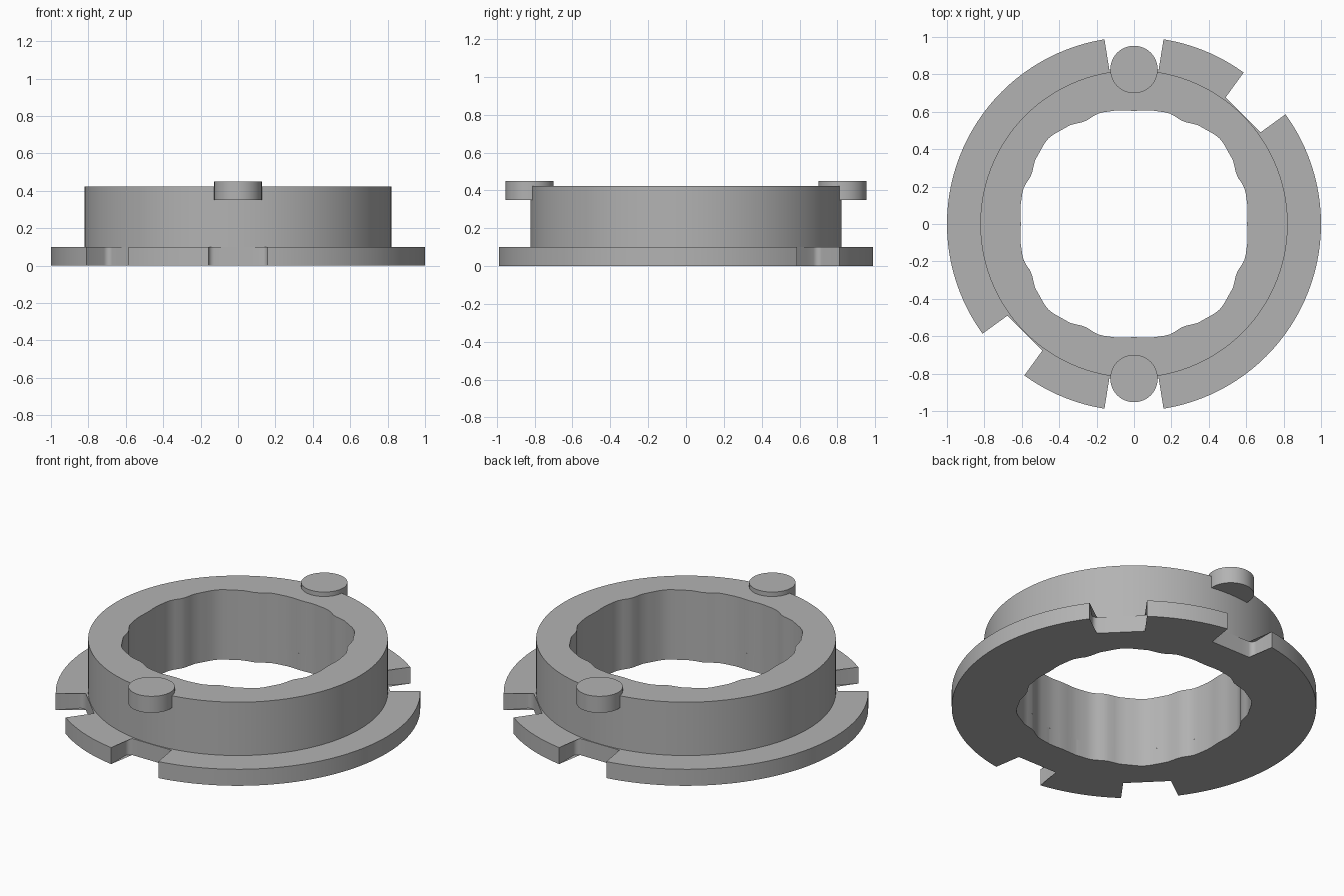
import bpy, bmesh
from math import sin, cos, radians, degrees, atan2, hypot, sqrt, pi

if "Cube" in bpy.data.objects:
    bpy.data.objects.remove(bpy.data.objects["Cube"], do_unlink=True)

GREY = (0.45, 0.45, 0.45, 1)
mat = bpy.data.materials.new("plain grey")
mat.use_nodes = True
mat.diffuse_color = GREY
mat.node_tree.nodes["Principled BSDF"].inputs["Base Color"].default_value = GREY

FLANGE_TOP, BODY_TOP = 0.10, 0.423
BODY_RADIUS = 0.822
NOTCH_HALF, NOTCH_FLOOR, FILLET = 0.158, 0.825, 0.03
NOTCH_ANGLES = (45, 90, 225, 270)

# Wavy bore: radius against the angle from the nearest axis
BORE = [(0, 0.605), (10, 0.615), (18, 0.621), (25, 0.608), (35, 0.632), (45, 0.647)]


def bore_radius(angle):
    a = degrees(angle) % 90
    a = min(a, 90 - a)
    for (a0, r0), (a1, r1) in zip(BORE, BORE[1:]):
        if a <= a1:
            t = (a - a0) / (a1 - a0)
            return r0 + (r1 - r0) * t * t * (3 - 2 * t)
    return BORE[-1][1]


def finish(bm, name):
    bmesh.ops.recalc_face_normals(bm, faces=bm.faces)
    mesh = bpy.data.meshes.new(name)
    bm.to_mesh(mesh)
    bm.free()
    mesh.materials.append(mat)
    obj = bpy.data.objects.new(name, mesh)
    bpy.context.collection.objects.link(obj)
    bpy.ops.object.select_all(action='DESELECT')
    obj.select_set(True)
    bpy.context.view_layer.objects.active = obj
    bpy.ops.object.shade_smooth_by_angle(angle=radians(30))
    return obj


def ring(name, outline, z0, z1, bottom=True):
    """Extruded ring between an outline and the wavy bore."""
    bm = bmesh.new()
    columns = []
    for x, y in outline:
        a = atan2(y, x)
        r = bore_radius(a)
        ix, iy = r * cos(a), r * sin(a)
        columns.append([bm.verts.new(p) for p in
                        ((x, y, z0), (x, y, z1), (ix, iy, z1), (ix, iy, z0))])
    for c, d in zip(columns, columns[1:] + columns[:1]):
        for i in range(4 if bottom else 3):
            j = (i + 1) % 4
            bm.faces.new((c[i], d[i], d[j], c[j]))
    return finish(bm, name)


def notch(angle):
    """Filleted slot outline, running counter-clockwise."""
    rim = sqrt(1 - NOTCH_HALF ** 2)
    half = [(NOTCH_HALF, rim)]
    for k in range(5):
        t = k * pi / 8
        half.append((NOTCH_HALF - FILLET * (1 - cos(t)),
                     NOTCH_FLOOR + FILLET * (1 - sin(t))))
    half += [(NOTCH_HALF * f, NOTCH_FLOOR) for f in (0.5, 0.25)]
    pts = half + [(0, NOTCH_FLOOR)] + [(-x, y) for x, y in reversed(half)]
    t = radians(angle - 90)
    return [(x * cos(t) - y * sin(t), x * sin(t) + y * cos(t)) for x, y in pts]


# Flange outline: rim arcs interrupted by the four notches
spread = degrees(atan2(NOTCH_HALF, sqrt(1 - NOTCH_HALF ** 2)))
outline = []
for start, end in zip(NOTCH_ANGLES, NOTCH_ANGLES[1:] + (NOTCH_ANGLES[0] + 360,)):
    outline += notch(start)
    a0, a1 = start + spread, end - spread
    steps = max(2, round((a1 - a0) / 3))
    for k in range(1, steps):
        a = radians(a0 + (a1 - a0) * k / steps)
        outline.append((cos(a), sin(a)))
ring("notched_flange", outline, 0, FLANGE_TOP)

# Upright collar
circle = [(BODY_RADIUS * cos(radians(a)), BODY_RADIUS * sin(radians(a)))
          for a in range(0, 360, 3)]
ring("collar", circle, FLANGE_TOP, BODY_TOP, bottom=False)

# Locking pegs at front and back
for name, side in (("front_peg", -1), ("back_peg", 1)):
    bm = bmesh.new()
    bmesh.ops.create_cone(bm, cap_ends=True, segments=48,
                          radius1=0.127, radius2=0.127, depth=0.1)
    bmesh.ops.translate(bm, verts=bm.verts, vec=(0, side * 0.826, 0.4))
    finish(bm, name)
